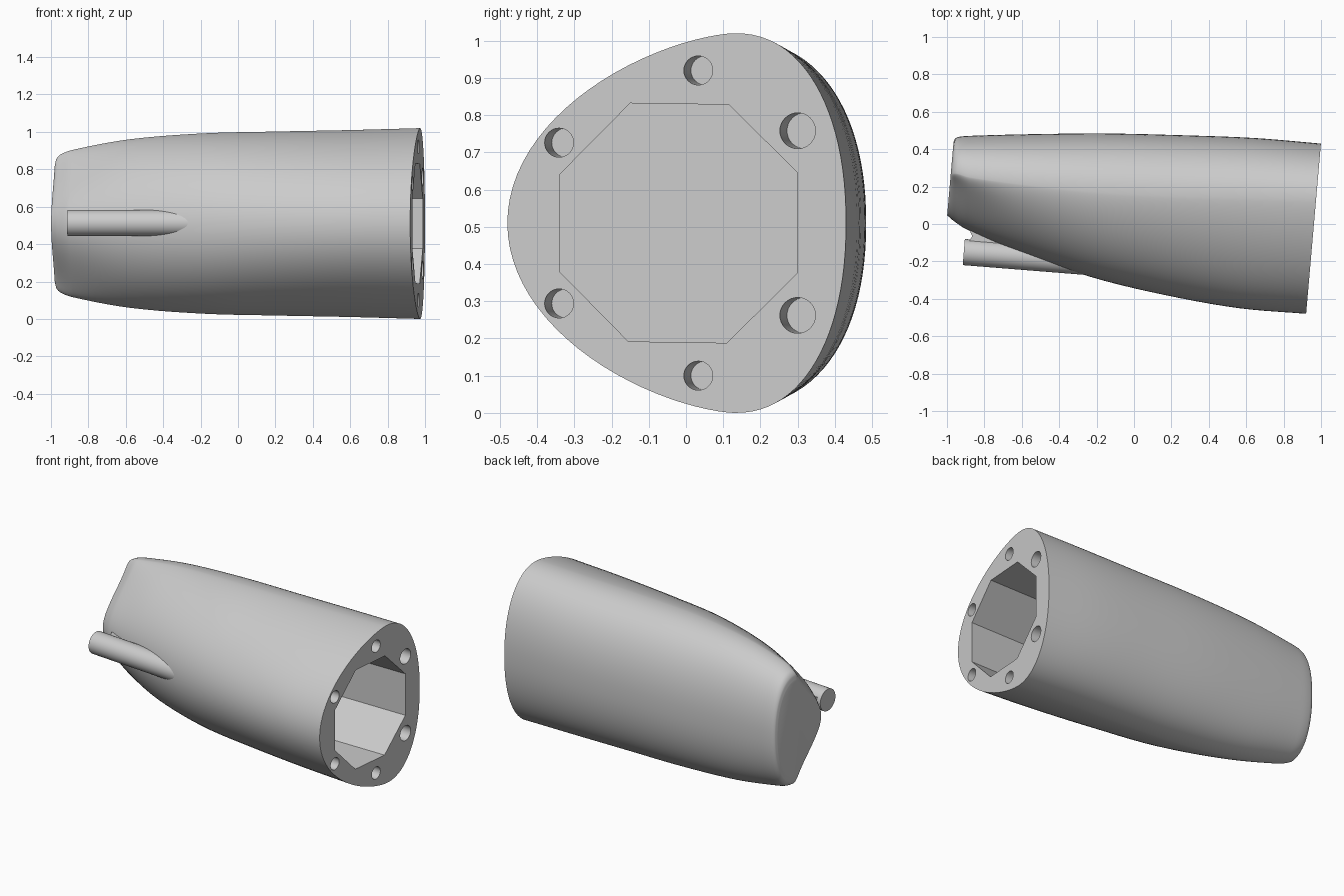
import bpy, bmesh, math
from mathutils import Vector

SHEAR = 0.087      # both end faces lean by this much x per y
MID = 0.51         # height of the symmetry plane
RIGHT_END = 0.962
SEGS = 24          # segments per quarter of a section

cube = bpy.data.objects.get("Cube")
if cube:
    bpy.data.objects.remove(cube, do_unlink=True)

grey = bpy.data.materials.new("plain_grey")
grey.use_nodes = True
grey.diffuse_color = (0.6, 0.6, 0.6, 1)
grey.node_tree.nodes["Principled BSDF"].inputs["Base Color"].default_value = (0.6, 0.6, 0.6, 1)


def loft(name, rings):
    """Closed solid through a list of equal-length point rings."""
    bm = bmesh.new()
    vr = [[bm.verts.new(p) for p in r] for r in rings]
    n = len(vr[0])
    for a, b in zip(vr, vr[1:]):
        for i in range(n):
            j = (i + 1) % n
            bm.faces.new((a[i], a[j], b[j], b[i]))
    bm.faces.new(vr[0])
    bm.faces.new(vr[-1])
    bmesh.ops.recalc_face_normals(bm, faces=bm.faces)
    me = bpy.data.meshes.new(name)
    bm.to_mesh(me)
    bm.free()
    me.materials.append(grey)
    ob = bpy.data.objects.new(name, me)
    bpy.context.collection.objects.link(ob)
    return ob


def select(ob):
    bpy.ops.object.select_all(action='DESELECT')
    ob.select_set(True)
    bpy.context.view_layer.objects.active = ob


def cut(ob, cutter):
    mod = ob.modifiers.new("cut", 'BOOLEAN')
    mod.operation = 'DIFFERENCE'
    mod.solver = 'EXACT'
    mod.object = cutter
    select(ob)
    bpy.ops.object.modifier_apply(modifier=mod.name)
    bpy.data.objects.remove(cutter, do_unlink=True)


def on_plane(u, y, z):
    return Vector((u + SHEAR * y, y, z))


def section(u, nose, wide, back, half, power, dent):
    """Egg outline: pointed front half, fuller back half."""
    pts = []
    for k in range(4 * SEGS):
        t = 2 * math.pi * k / (4 * SEGS)
        c, s = math.cos(t), math.sin(t)
        if c > 0:
            y = wide - (wide - nose) * c ** power + dent * math.sin(2 * t) ** 2
            z = half * s
        else:
            y = wide + (back - wide) * abs(c) ** 0.9
            z = half * math.copysign(abs(s) ** 0.92, s)
        pts.append(on_plane(u, y, MID + z))
    return pts


# body: u, nose y, widest y, back y, half height, front power, flank dent
keys = [(-1.003, .045, .27, .44, .31, 1.6, .05),
        (-.995, .04, .27, .458, .345, 1.6, .05),
        (-.97, .02, .27, .467, .37, 1.55, .05),
        (-.9, -.025, .25, .472, .395, 1.5, .04),
        (-.6, -.15, .21, .48, .45, 1.4, .01),
        (-.2, -.285, .17, .484, .482, 1.3, 0),
        (.2, -.38, .15, .475, .492, 1.3, 0),
        (.6, -.45, .14, .46, .5, 1.3, 0),
        (RIGHT_END, -.48, .13, .43, .51, 1.3, 0)]


def slope(i):
    a, b = keys[max(i - 1, 0)], keys[min(i + 1, len(keys) - 1)]
    return [(q - p) / (b[0] - a[0]) for p, q in zip(a, b)]


# smooth interpolation between the key sections
rings = []
for i in range(len(keys) - 1):
    a, b = keys[i], keys[i + 1]
    d, ma, mb = b[0] - a[0], slope(i), slope(i + 1)
    for k in range(5):
        t = k / 5
        h = (1 - 3 * t**2 + 2 * t**3, t - 2 * t**2 + t**3, 3 * t**2 - 2 * t**3, t**3 - t**2)
        rings.append(section(*[h[0] * p + h[1] * d * m + h[2] * q + h[3] * d * n
                               for p, q, m, n in zip(a, b, ma, mb)]))
rings.append(section(*keys[-1]))
body = loft("body_shell", rings)

# eight-sided pocket, running straight along x
octagon = [(-.34, .38), (-.34, .64), (-.15, .832), (.115, .828),
           (.3, .645), (.3, .377), (.11, .188), (-.155, .192)]
cut(body, loft("pocket_cutter", [[on_plane(u, y, z) for y, z in octagon]
                                 for u in (.27, RIGHT_END + .1)]))

# bolt holes, square to the leaning end face
normal = Vector((1, -SHEAR, 0)).normalized()
side = Vector((SHEAR, 1, 0)).normalized()


def tube(name, start, end, axis_side, r, n=32):
    up = Vector((0, 0, 1))
    ring = [r * (math.cos(2 * math.pi * k / n) * axis_side + math.sin(2 * math.pi * k / n) * up)
            for k in range(n)]
    return loft(name, [[p + o for o in ring] for p in (start, end)])


for y, dz, r in ((.033, .41, .039), (.3, .248, .048), (-.341, .216, .039)):
    for sign in (1, -1):
        c = on_plane(RIGHT_END, y, MID + sign * dz)
        cut(body, tube("hole_cutter", c - normal * .22, c + normal * .1, side, r))

# side pipe sinking into the front of the body
direction = Vector((1, -.08, 0)).normalized()
start = Vector((-.91, -.15, MID + .003))
pipe = tube("side_pipe", start, start + direction * .85, Vector((.08, 1, 0)).normalized(), .07, 48)

# short web joining pipe and body
web = loft("pipe_web", [[Vector((x, y, MID + dz)) for x, y in
                         ((-.885, -.1), (-.865, -.065), (-.885, -.02), (-.6, -.08), (-.6, -.15))]
                        for dz in (-.035, .035)])

for ob in (body, pipe, web):
    select(ob)
    bpy.ops.object.shade_smooth_by_angle(angle=math.radians(32))
